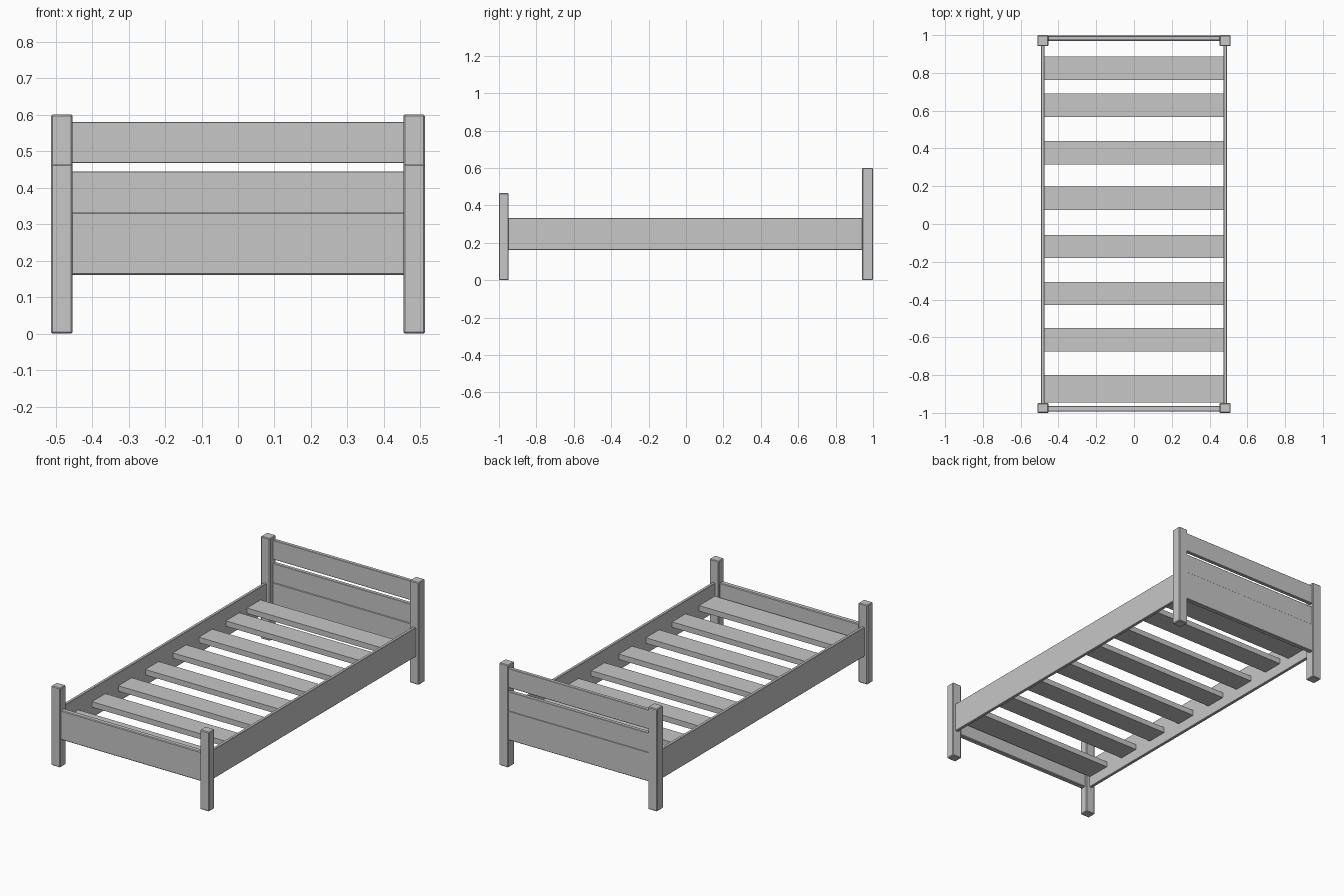
import bpy

cube = bpy.data.objects.get("Cube")
if cube:
    bpy.data.objects.remove(cube, do_unlink=True)

# Single grey finish
grey = bpy.data.materials.new("grey")
grey.use_nodes = True
grey.diffuse_color = (0.57, 0.57, 0.57, 1)
grey.node_tree.nodes["Principled BSDF"].inputs["Base Color"].default_value = (0.57, 0.57, 0.57, 1)


def board(name, x, y, z, bevel=0.0):
    """Box spanning the (low, high) ranges on each axis, with optional eased edges."""
    bpy.ops.mesh.primitive_cube_add(size=1)
    ob = bpy.context.object
    ob.name = name
    for v in ob.data.vertices:
        v.co = [r[0] if c < 0 else r[1] for c, r in zip(v.co, (x, y, z))]
    ob.data.materials.append(grey)
    if bevel:
        mod = ob.modifiers.new("eased_edges", 'BEVEL')
        mod.width = bevel
        mod.segments = 1
    return ob


# Posts and side rails, mirrored left and right
for side, s in (("left", 1), ("right", -1)):
    post_x = sorted((s * 0.453, s * 0.512))
    rail_x = sorted((s * 0.475, s * 0.493))
    board(f"head_post_{side}", post_x, (0.942, 1.0), (0, 0.6), 0.004)
    board(f"foot_post_{side}", post_x, (-1.0, -0.948), (0, 0.465), 0.004)
    board(f"side_rail_{side}", rail_x, (-0.955, 0.95), (0.162, 0.333), 0.002)

# Head and foot boards
span = (-0.458, 0.458)
board("foot_board", span, (-0.993, -0.963), (0.161, 0.333), 0.004)
board("head_board_lower", span, (0.970, 0.997), (0.161, 0.333), 0.003)
board("head_board_middle", span, (0.973, 0.995), (0.325, 0.445), 0.002)
board("head_board_top", span, (0.973, 0.995), (0.467, 0.58), 0.002)

# Slats, listed by front and back edge
slats = [(-0.945, -0.80), (-0.674, -0.55), (-0.43, -0.306), (-0.18, -0.057),
         (0.075, 0.199), (0.316, 0.440), (0.566, 0.690), (0.763, 0.888)]
for i, y in enumerate(slats, 1):
    board(f"slat_{i}", (-0.477, 0.477), y, (0.225, 0.257))
